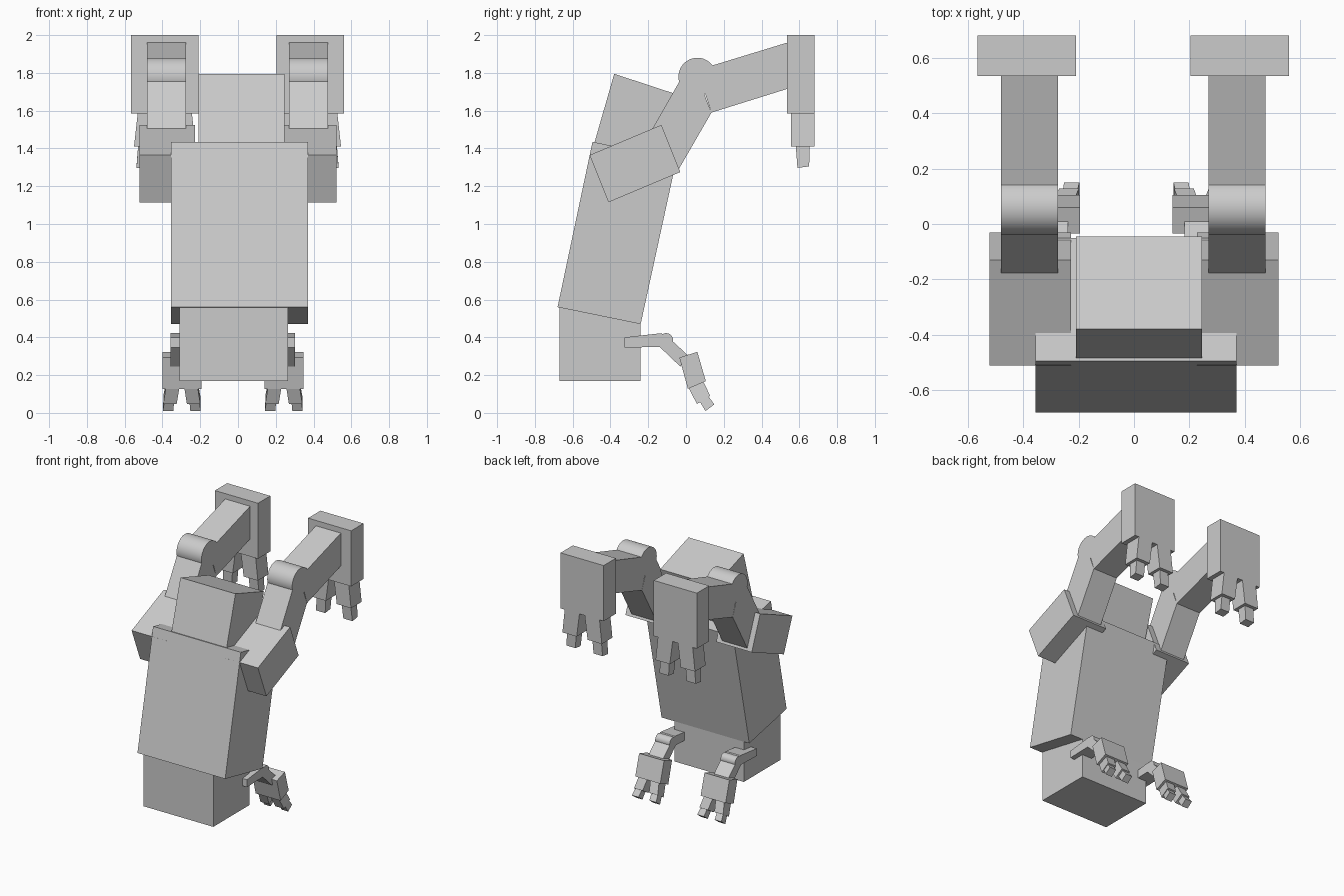
import bpy, bmesh
from mathutils import Matrix, Vector

cube = bpy.data.objects.get("Cube")
if cube:
    bpy.data.objects.remove(cube, do_unlink=True)

grey = bpy.data.materials.new("plain grey")
grey.use_nodes = True
colour = (0.6, 0.6, 0.6, 1)
grey.diffuse_color = colour
grey.node_tree.nodes["Principled BSDF"].inputs["Base Color"].default_value = colour


def finish(name, bm):
    bmesh.ops.recalc_face_normals(bm, faces=bm.faces[:])
    mesh = bpy.data.meshes.new(name)
    bm.to_mesh(mesh)
    bm.free()
    mesh.materials.append(grey)
    obj = bpy.data.objects.new(name, mesh)
    bpy.context.collection.objects.link(obj)
    return obj


def prism(name, profile, x0, x1, low=None):
    """Side profile (y, z) spanned across x; the last two points may use another x span."""
    bm = bmesh.new()
    n = len(profile)
    spans = [(x0, x1)] * n
    if low:
        spans[-2:] = [low, low]
    a = [bm.verts.new((s[0], y, z)) for s, (y, z) in zip(spans, profile)]
    b = [bm.verts.new((s[1], y, z)) for s, (y, z) in zip(spans, profile)]
    bm.faces.new(a)
    bm.faces.new(b)
    for i in range(n):
        j = (i + 1) % n
        bm.faces.new((a[i], a[j], b[j], b[i]))
    return finish(name, bm)


def joint(name, x, y, z, radius, width):
    """Smooth cylinder lying along x."""
    bm = bmesh.new()
    bmesh.ops.create_cone(bm, cap_ends=True, segments=40, radius1=radius, radius2=radius,
                          depth=width, matrix=Matrix.Translation(Vector((x, y, z)))
                          @ Matrix.Rotation(1.5708, 4, 'Y'))
    obj = finish(name, bm)
    bpy.ops.object.select_all(action='DESELECT')
    obj.select_set(True)
    bpy.context.view_layer.objects.active = obj
    bpy.ops.object.shade_smooth_by_angle()


def fingers(name, centre, finger, tip, top, mid, tip_top, tip_end):
    """Two splayed fingers, each with a narrower tip."""
    for s, label in ((-1, "right"), (1, "left")):
        def span(p):
            return tuple(centre + s * v for v in p)
        prism(f"{name}_finger_{label}", finger, *span(top), low=span(mid))
        prism(f"{name}_fingertip_{label}", tip, *span(tip_top), low=span(tip_end))


# Body
prism("base", [(-.67, .17), (-.24, .17), (-.24, .52), (-.67, .56)], -.31, .265)
prism("torso", [(-.68, .56), (-.24, .47), (-.05, 1.343), (-.495, 1.435)], -.355, .37)
prism("head", [(-.38, 1.795), (-.045, 1.685), (-.15, 1.32), (-.485, 1.43)], -.21, .245)

for s, side in ((-1, "right"), (1, "left")):
    # Shoulder and large arm
    x = s * .375
    prism(f"{side}_shoulder", [(-.51, 1.365), (-.13, 1.525), (-.03, 1.275), (-.41, 1.115)],
          x - .147, x + .147)
    x -= .0025
    prism(f"{side}_upper_arm", [(-.22, 1.43), (-.035, 1.755), (.06, 1.78), (.135, 1.59),
                                (-.05, 1.27)], x - .103, x + .103)
    prism(f"{side}_forearm", [(.06, 1.815), (.535, 1.96), (.535, 1.715), (.135, 1.59)],
          x - .103, x + .103)
    joint(f"{side}_elbow", x, .06, 1.78, .1, .206)

    # Large hand
    x = s * .385 - .0025
    prism(f"{side}_hand", [(.535, 2), (.68, 2), (.68, 1.585), (.535, 1.585)],
          x - .178, x + .178)
    fingers(f"{side}_hand", x,
            [(.555, 1.6), (.68, 1.6), (.68, 1.41), (.555, 1.41)],
            [(.58, 1.43), (.655, 1.43), (.652, 1.305), (.59, 1.297)],
            (.02, .142), (.045, .163), (.065, .14), (.075, .15))

    # Small limb
    x = s * .27 - .0275
    prism(f"{side}_small_upper_limb", [(-.325, .345), (-.325, .4), (-.13, .422), (-.09, .385),
                                       (-.14, .35)], x - .06, x + .06)
    prism(f"{side}_small_lower_limb", [(-.14, .35), (-.1, .4), (-.066, .375), (.01, .305),
                                       (-.03, .245)], x - .06, x + .06)
    joint(f"{side}_small_joint", x, -.105, .385, .037, .12)

    # Small hand
    prism(f"{side}_small_hand", [(-.035, .293), (.06, .323), (.105, .168), (.01, .127)],
          x - .103, x + .103)
    fingers(f"{side}_small_hand", x,
            [(.01, .14), (.09, .17), (.128, .09), (.058, .047)],
            [(.07, .065), (.115, .092), (.15, .045), (.103, .01)],
            (.012, .083), (.027, .098), (.04, .092), (.045, .1))
